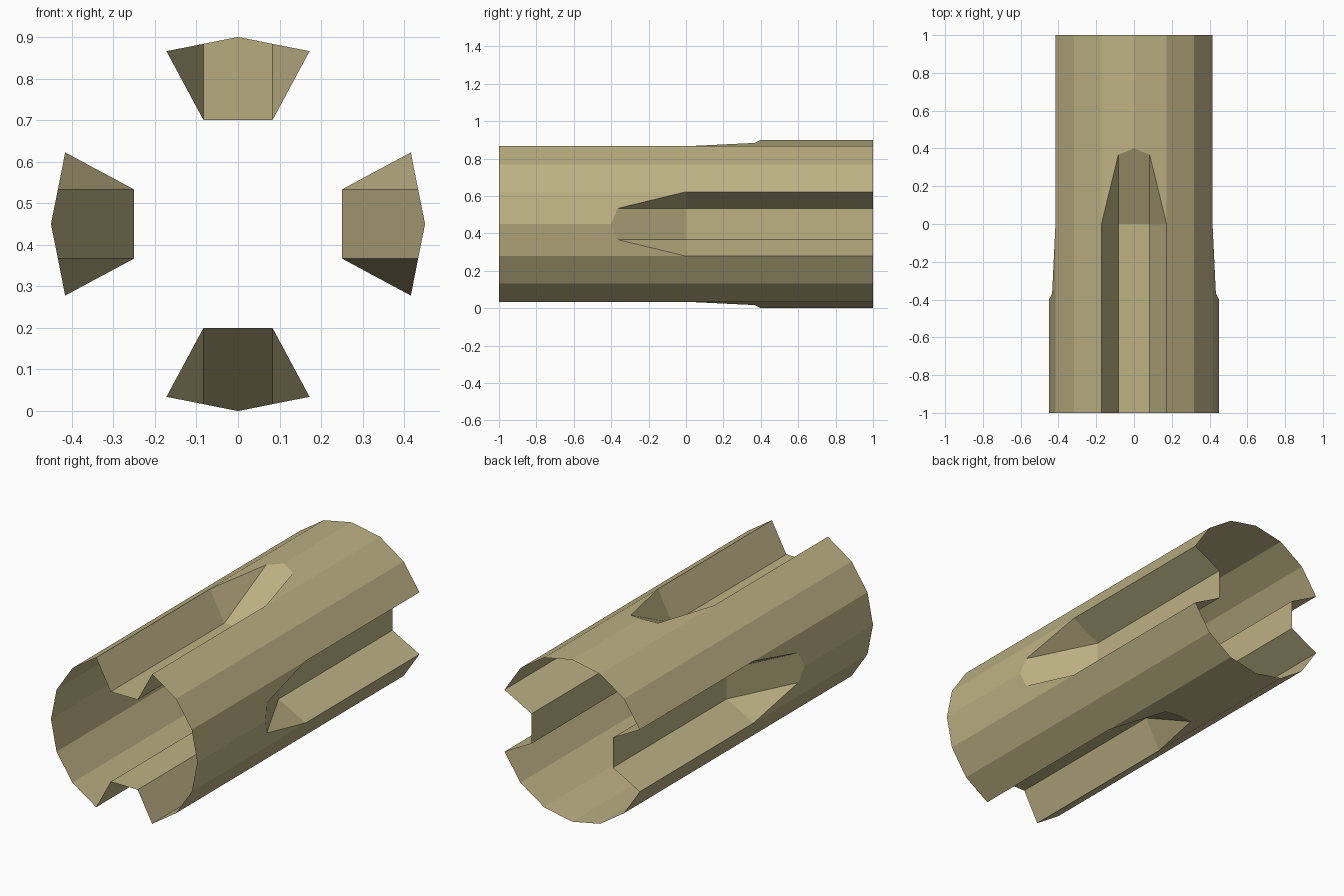
import bpy, bmesh, math
from mathutils import Matrix, Vector

if "Cube" in bpy.data.objects:
    bpy.data.objects.remove(bpy.data.objects["Cube"])

R = 0.45          # radius of the 16-sided tube
FLOOR = 0.25      # groove floor distance from the axis
HALF = 0.083      # half width of the groove floor
RAMP = 0.4        # length of the sloped groove end


def rim(step, y):
    a = math.radians(22.5 * step)
    return Vector((R * math.sin(a), y, R * math.cos(a)))


# Points of one groove, lying on top of the tube and open to the front
rim_z = R + (rim(1, 0).z - R) * HALF / rim(1, 0).x    # height on the facet above the floor edge
ramp_y = RAMP * (rim_z - FLOOR) / (R - FLOOR)


def floor_pt(side, y):
    return Vector((side * HALF, y, FLOOR))


def ramp_pt(side):
    return Vector((side * HALF, ramp_y, rim_z))


tip = Vector((0, RAMP, R))

# Groove floor and sloped end
quarter = [
    [floor_pt(-1, -1), floor_pt(1, -1), floor_pt(1, 0), floor_pt(-1, 0)],
    [floor_pt(-1, 0), floor_pt(1, 0), ramp_pt(1), tip, ramp_pt(-1)],
]
# Groove walls, tapered wall ends and the uncut facets behind them
for s in (-1, 1):
    faces = [
        [floor_pt(s, -1), rim(s, -1), rim(s, 0), floor_pt(s, 0)],
        [floor_pt(s, 0), rim(s, 0), ramp_pt(s)],
        [ramp_pt(s), rim(s, 0), rim(s, 1), rim(0, 1), tip],
    ]
    quarter += [f if s > 0 else f[::-1] for f in faces]
# Two plain facets between neighbouring grooves
for i in (1, 2):
    for y in (-1, 0):
        quarter.append([rim(i, y), rim(i + 1, y), rim(i + 1, y + 1), rim(i, y + 1)])

# Four quarters around the axis, side grooves open to the back instead
bm = bmesh.new()
for k in range(4):
    turn = Matrix.Rotation(math.radians(90 * k), 3, 'Y')
    flip = k % 2 == 1
    for face in quarter:
        pts = [turn @ Vector((p.x, -p.y if flip else p.y, p.z)) for p in face]
        if flip:
            pts.reverse()
        bm.faces.new([bm.verts.new(p) for p in pts])
bmesh.ops.remove_doubles(bm, verts=bm.verts, dist=1e-4)
bmesh.ops.translate(bm, verts=bm.verts, vec=(0, 0, R))

mesh = bpy.data.meshes.new("grooved_tube")
bm.to_mesh(mesh)
bm.free()
khaki = bpy.data.materials.new("khaki")
khaki.diffuse_color = (0.51, 0.445, 0.23, 1)
khaki.use_nodes = True
khaki.node_tree.nodes["Principled BSDF"].inputs["Base Color"].default_value = khaki.diffuse_color
mesh.materials.append(khaki)
tube = bpy.data.objects.new("grooved_tube", mesh)
bpy.context.collection.objects.link(tube)
